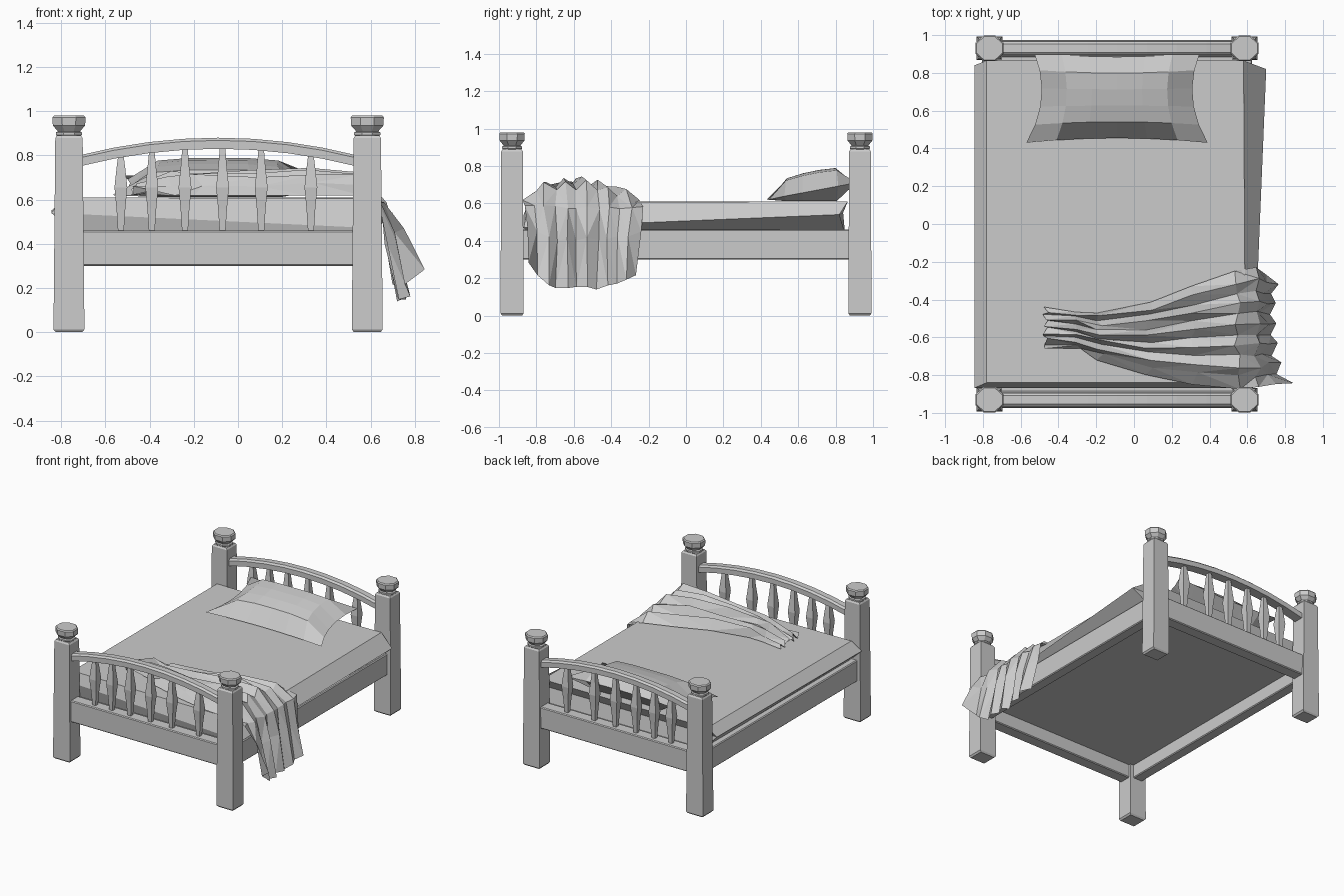
import bpy, bmesh, math, random
from mathutils import Vector

random.seed(4)
cube = bpy.data.objects.get("Cube")
if cube:
    bpy.data.objects.remove(cube, do_unlink=True)

grey = bpy.data.materials.new("plain_grey")
grey.use_nodes = True
COLOR = (0.6, 0.6, 0.6, 1)
grey.diffuse_color = COLOR
grey.node_tree.nodes["Principled BSDF"].inputs["Base Color"].default_value = COLOR

CX = -0.09            # middle of the bed frame
HALF_X, HALF_Y = 0.675, 0.93   # post centres


def finish(name, bm):
    bmesh.ops.recalc_face_normals(bm, faces=bm.faces)
    mesh = bpy.data.meshes.new(name)
    bm.to_mesh(mesh)
    bm.free()
    mesh.materials.append(grey)
    obj = bpy.data.objects.new(name, mesh)
    bpy.context.collection.objects.link(obj)
    return obj


def loft(name, rings):
    """Skin closed rings of equal length and cap both ends."""
    bm = bmesh.new()
    rows = [[bm.verts.new(p) for p in ring] for ring in rings]
    n = len(rows[0])
    for a, b in zip(rows, rows[1:]):
        for i in range(n):
            j = (i + 1) % n
            bm.faces.new((a[i], a[j], b[j], b[i]))
    bm.faces.new(rows[0])
    bm.faces.new(rows[-1])
    return finish(name, bm)


def ring(x, y, z, rx, ry, sides):
    turn = math.pi / sides
    k = 1 / math.cos(turn)
    return [(x + rx * k * math.cos(turn + i * math.tau / sides),
             y + ry * k * math.sin(turn + i * math.tau / sides), z) for i in range(sides)]


def turned(name, x, y, profile, sides):
    return loft(name, [ring(x, y, z, rx, ry, sides) for z, rx, ry in profile])


def box(name, x0, x1, y0, y1, z0, z1, bevel=0.006):
    corners = [(x0, y0), (x1, y0), (x1, y1), (x0, y1)]
    obj = loft(name, [[(x, y, z) for x, y in corners] for z in (z0, z1)])
    if bevel:
        mod = obj.modifiers.new("bevel", 'BEVEL')
        mod.width = bevel
        mod.segments = 1
    return obj


# Posts with eight-sided caps
POST = [(0, 0.060, 0.054), (0.012, 0.070, 0.062), (0.878, 0.062, 0.058), (0.89, 0.054, 0.050)]
CAP = [(0.885, 0.052, 0.046), (0.893, 0.059, 0.053), (0.904, 0.059, 0.053), (0.909, 0.050, 0.045),
       (0.935, 0.073, 0.066), (0.972, 0.075, 0.068), (0.98, 0.068, 0.062)]
for end, sy in (("foot", -1), ("head", 1)):
    for side, sx in (("right", -1), ("left", 1)):
        x, y = CX + sx * HALF_X, sy * HALF_Y
        turned(f"{end}_{side}_post", x, y, POST, 4)
        turned(f"{end}_{side}_post_cap", x, y, CAP, 8)

    # End panel: lower rail, arched top rail and spindles
    y = sy * HALF_Y
    box(f"{end}_lower_rail", CX - 0.64, CX + 0.64, y - 0.045, y + 0.045, 0.30, 0.46)
    arch = []
    for i in range(9):
        t = i / 4 - 1
        z = 0.88 - 0.08 * t * t
        arch.append([(CX + 0.63 * t, y + dy, z + dz) for dy, dz in
                     ((-0.036, -0.05), (0.036, -0.05), (0.036, -0.012),
                      (0.022, 0), (-0.022, 0), (-0.036, -0.012))])
    loft(f"{end}_arched_rail", arch)
    for n, x in enumerate((-0.53, -0.39, -0.24, -0.07, 0.105, 0.33)):
        top = 0.84 - 0.08 * ((x - CX) / 0.63) ** 2
        turned(f"{end}_spindle_{n + 1}", x, y,
               [(0.45, 0.013, 0.013), (0.56, 0.020, 0.020), (0.655, 0.029, 0.029),
                (0.74, 0.020, 0.020), (top, 0.012, 0.012)], 4)

# Side rails and base panel
for side, sx in (("right", -1), ("left", 1)):
    x = CX + sx * 0.675
    box(f"{side}_side_rail", x - 0.04, x + 0.04, -0.89, 0.89, 0.30, 0.46)
box("base_panel", CX - 0.65, CX + 0.65, -0.89, 0.89, 0.40, 0.44, 0)

# Mattress: flat top, uneven sloping lip, tucked underside
loft("mattress", [
    [(-0.74, -0.85, 0.44), (0.57, -0.85, 0.44), (0.59, 0.85, 0.44), (-0.74, 0.85, 0.44)],
    [(-0.845, -0.868, 0.54), (0.63, -0.868, 0.47), (0.70, 0.82, 0.54), (-0.845, 0.84, 0.55)],
    [(-0.78, -0.84, 0.61), (0.59, -0.84, 0.605), (0.58, 0.865, 0.61), (-0.78, 0.865, 0.61)]])

# Pillow: puffed top and shallow underside meeting at a pinched seam
bm = bmesh.new()
NX, NY = 7, 6


def pillow_point(i, j, top):
    u, v = 2 * i / (NX - 1) - 1, 2 * j / (NY - 1) - 1
    width = 0.40 + 0.06 * v * v - 0.02 * v
    depth = 0.215 + 0.025 * u * u
    puff = ((1 - u ** 4) * (1 - v ** 4)) ** 0.6
    seam = 0.665 + 0.045 * v
    z = seam + 0.105 * puff if top else seam + (0.612 - seam) * min(1, 1.5 * puff)
    return (-0.09 + width * u, 0.67 + depth * v, z)


sheets = []
for top in (True, False):
    grid = [[bm.verts.new(pillow_point(i, j, top)) for j in range(NY)] for i in range(NX)]
    for i in range(NX - 1):
        for j in range(NY - 1):
            bm.faces.new((grid[i][j], grid[i + 1][j], grid[i + 1][j + 1], grid[i][j + 1]))
bmesh.ops.remove_doubles(bm, verts=bm.verts, dist=0.0005)
finish("pillow", bm)

# Rumpled blanket: stations run across the bed, then down its side
# each station: x, front y, back y, height, fold size
TOP = [(-0.47, -0.65, -0.44, 0.65, 0.025), (-0.30, -0.66, -0.46, 0.66, 0.03),
       (-0.18, -0.72, -0.46, 0.665, 0.03), (0.08, -0.79, -0.42, 0.67, 0.03),
       (0.32, -0.84, -0.34, 0.675, 0.03), (0.55, -0.865, -0.26, 0.665, 0.025)]
SIDE = [(0.655, -0.865, -0.24, 0.58, 0.018), (0.69, -0.85, -0.25, 0.42, 0.025),
        (0.735, -0.85, -0.26, 0.17, 0.03)]
ROWS = 12
bm = bmesh.new()
cloth = []
for k, (x, front, back, height, fold) in enumerate(TOP + SIDE):
    line = []
    for j in range(ROWS):
        t = j / (ROWS - 1)
        wave = fold * ((-1) ** j * 0.7 + random.uniform(-0.5, 0.5))
        y = front + (back - front) * t + random.uniform(-0.012, 0.012)
        if k < len(TOP):
            bulge = 0.05 * math.sin(math.pi * t) if k else 0
            lift = 0.03 * (1 - t) + bulge - 0.03
            edge = 0.618 if j in (0, ROWS - 1) and k else 0
            z = edge or max(0.62, height + lift + wave)
            p = Vector((x + random.uniform(-0.02, 0.02), y, z))
        else:
            # Hem rises at both ends and the front corner flares outward
            drop = (k - len(TOP)) / 2
            hem = drop * (0.13 * max(0, 1 - t / 0.2) + 0.07 * max(0, (t - 0.7) / 0.3) - 0.025)
            flare = drop * 0.08 * max(0, 1 - t / 0.25)
            p = Vector((x + flare + wave, y, height + hem + random.uniform(-0.01, 0.01)))
        line.append(bm.verts.new(p))
    cloth.append(line)
for a, b in zip(cloth, cloth[1:]):
    for j in range(ROWS - 1):
        bm.faces.new((a[j], a[j + 1], b[j + 1], b[j]))
bmesh.ops.triangulate(bm, faces=bm.faces)
finish("blanket", bm)
